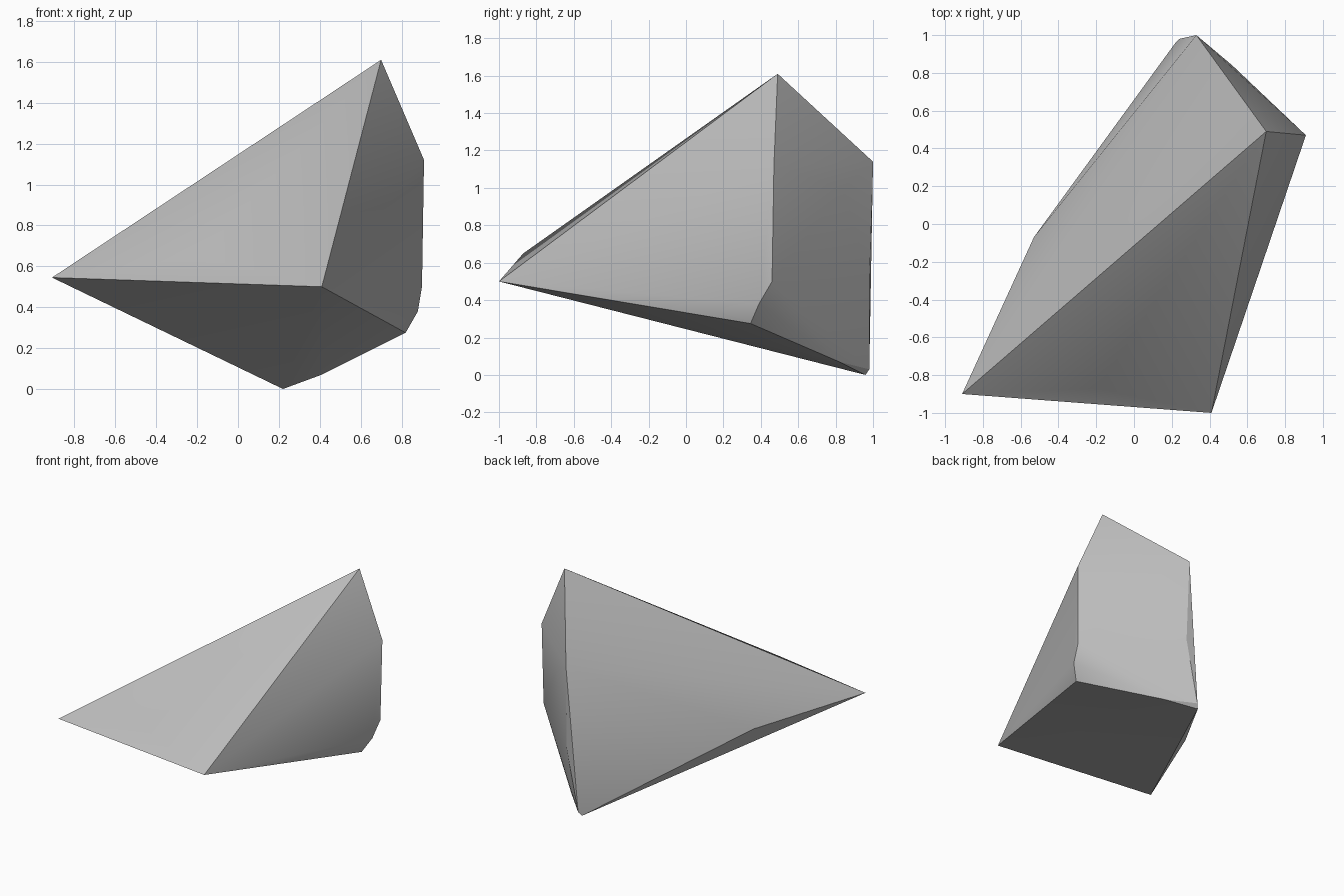
import bpy
import bmesh
import math

cube = bpy.data.objects.get("Cube")
if cube:
    bpy.data.objects.remove(cube, do_unlink=True)

# Stone colour
stone = bpy.data.materials.new("stone_grey")
stone.use_nodes = True
grey = (0.5, 0.5, 0.5, 1)
stone.diffuse_color = grey
stone.node_tree.nodes["Principled BSDF"].inputs["Base Color"].default_value = grey

# Corner points, grouped by the side of the rock they shape
peak = [(0.70, 0.49, 1.61)]
front = [(-0.91, -0.90, 0.545), (0.41, -1.0, 0.50), (-0.19, -0.87, 0.65)]
right_edge = [(0.91, 0.47, 1.12), (0.90, 0.46, 0.50),
              (0.88, 0.39, 0.38), (0.82, 0.345, 0.275)]
back = [(0.33, 1.0, 1.14), (0.34, 0.98, 0.51), (0.52, 0.84, 1.0),
        (0.24, 0.98, 0.03), (-0.53, -0.07, 0.48)]
base = [(0.22, 0.96, 0.0), (0.41, 0.82, 0.07)]

# Rock: convex hull around the corners
bm = bmesh.new()
for point in peak + front + right_edge + back + base:
    bm.verts.new(point)
bmesh.ops.convex_hull(bm, input=bm.verts[:])
loose = [v for v in bm.verts if not v.link_faces]
bmesh.ops.delete(bm, geom=loose, context='VERTS')
bmesh.ops.recalc_face_normals(bm, faces=bm.faces[:])
mesh = bpy.data.meshes.new("rock")
bm.to_mesh(mesh)
bm.free()
mesh.materials.append(stone)
rock = bpy.data.objects.new("rock", mesh)
bpy.context.collection.objects.link(rock)

# Soft facets, crisp main ridges
bpy.ops.object.select_all(action='DESELECT')
rock.select_set(True)
bpy.context.view_layer.objects.active = rock
bpy.ops.object.shade_smooth_by_angle(angle=math.radians(30))
